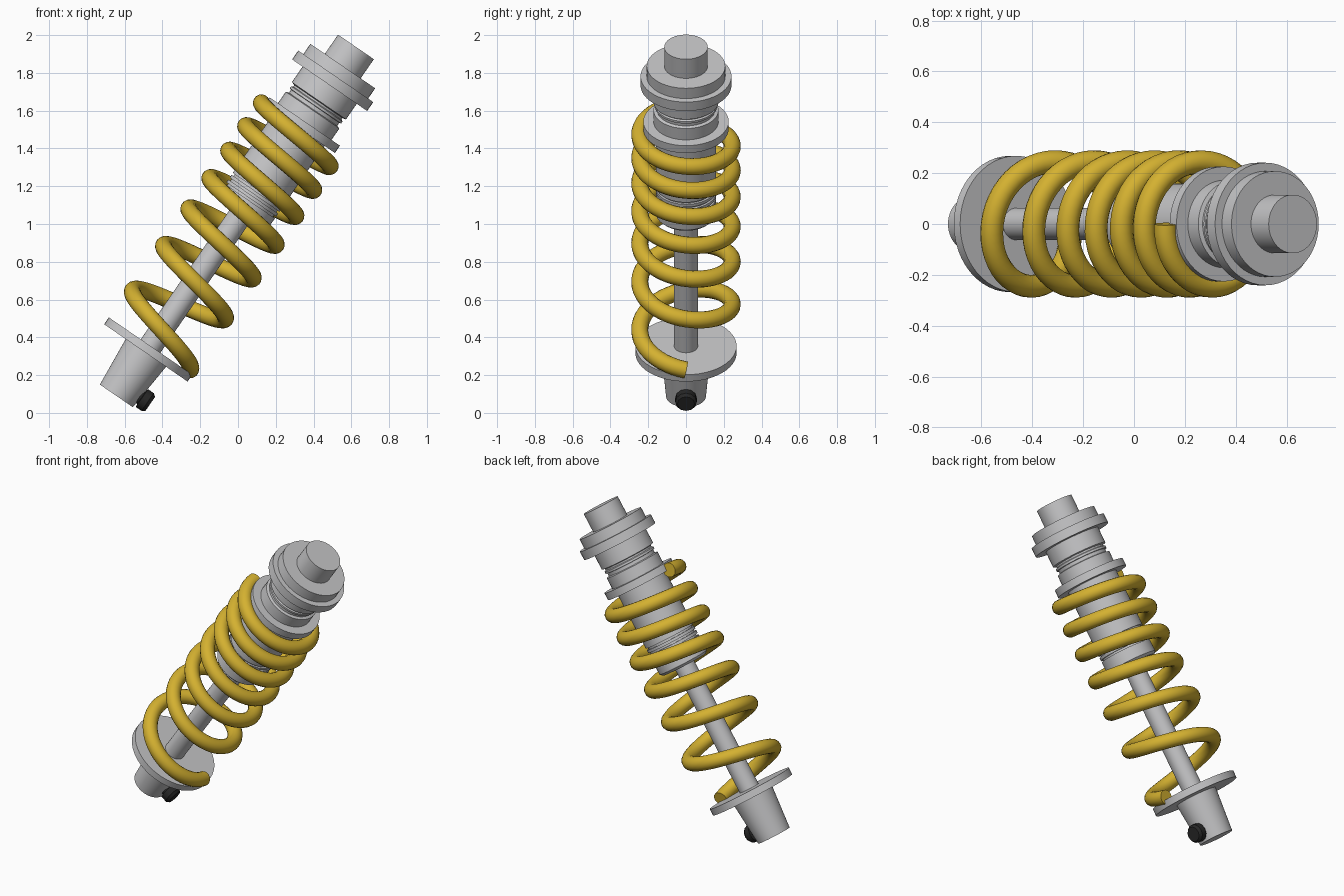
import bpy
import bmesh
import math
from mathutils import Matrix, Vector

cube = bpy.data.objects.get("Cube")
if cube:
    bpy.data.objects.remove(cube, do_unlink=True)

# Parts are built along local z, then leaned sideways as one assembly
LEAN = Matrix.Translation((-0.644, 0, 0.09)) @ Matrix.Rotation(math.asin(0.566), 4, "Y")


def material(name, color):
    m = bpy.data.materials.new(name)
    m.use_nodes = True
    m.diffuse_color = (*color, 1)
    m.node_tree.nodes["Principled BSDF"].inputs["Base Color"].default_value = (*color, 1)
    return m


steel = material("brushed steel", (0.56, 0.56, 0.57))
yellow = material("spring yellow", (0.66, 0.44, 0.03))
black = material("black plastic", (0.02, 0.02, 0.02))


def finish(obj, mat):
    obj.data.materials.clear()
    obj.data.materials.append(mat)
    bpy.ops.object.select_all(action="DESELECT")
    obj.select_set(True)
    bpy.context.view_layer.objects.active = obj
    bpy.ops.object.shade_smooth_by_angle(angle=math.radians(32))


def lathe(name, profile, mat, place=Matrix(), sides=48):
    """Revolve (radius, height) points around local z and close both ends."""
    bm = bmesh.new()
    rings = []
    for r, h in profile:
        ring = []
        for i in range(sides):
            a = math.tau * i / sides
            ring.append(bm.verts.new((r * math.cos(a), r * math.sin(a), h)))
        rings.append(ring)
    for low, high in zip(rings, rings[1:]):
        for i in range(sides):
            j = (i + 1) % sides
            bm.faces.new((low[i], low[j], high[j], high[i]))
    bm.faces.new(rings[0][::-1])
    bm.faces.new(rings[-1])
    bmesh.ops.recalc_face_normals(bm, faces=bm.faces)
    bm.transform(LEAN @ place)
    mesh = bpy.data.meshes.new(name)
    bm.to_mesh(mesh)
    bm.free()
    obj = bpy.data.objects.new(name, mesh)
    bpy.context.collection.objects.link(obj)
    finish(obj, mat)


def disc(name, radius, bottom, top, mat=steel):
    lathe(name, [(radius, bottom), (radius, top)], mat)


# Lower mount, spring seat and piston rod
lathe("lower_mount", [(0.106, 0), (0.13, 0.28)], steel)
disc("lower_spring_seat", 0.268, 0.276, 0.32)
disc("piston_rod", 0.063, 0.3, 1.2)

# Threaded damper body with narrow grooves
body = [(0.145, 1.16), (0.16, 1.175), (0.16, 1.25)]
for k in range(4):
    h = 1.25 + k * 0.03
    body += [(0.148, h), (0.148, h + 0.012), (0.16, h + 0.012), (0.16, h + 0.03)]
body += [(0.16, 1.72)]
lathe("damper_body", body, steel)

# Upper spring seat and reservoir
disc("upper_spring_seat", 0.226, 1.715, 1.762)
lathe("reservoir", [(0.172, 1.75), (0.172, 1.835), (0.155, 1.84), (0.155, 1.86),
                    (0.165, 1.862), (0.165, 1.875), (0.155, 1.88), (0.155, 1.89),
                    (0.174, 1.895), (0.174, 2.0)], steel)

# Top cap
disc("top_flange", 0.241, 1.995, 2.052)
disc("top_cap", 0.208, 2.04, 2.118)
disc("top_stud", 0.115, 2.1, 2.241)

# Adjuster knob on the side of the lower mount
side = Matrix.Translation((0, 0, 0.067)) @ Matrix.Rotation(math.pi / 2, 4, "Y")
lathe("adjuster_knob", [(0.04, 0.08), (0.04, 0.115), (0.057, 0.118),
                        (0.057, 0.155), (0.045, 0.172)], black, side, 12)

# Progressive coil spring: height at every half turn, smoothly interpolated
heights = [0.335, 0.51, 0.662, 0.8, 0.922, 1.036, 1.137, 1.232,
           1.322, 1.408, 1.489, 1.566, 1.642, 1.714]
padded = [2 * heights[0] - heights[1], *heights, 2 * heights[-1] - heights[-2]]
STEPS = 24
points = []
for n in range((len(heights) - 1) * STEPS + 1):
    i = min(n // STEPS, len(heights) - 2)
    f = n / STEPS - i
    a, b, c, d = padded[i:i + 4]
    h = b + 0.5 * f * (c - a + f * (2 * a - 5 * b + 4 * c - d + f * (3 * (b - c) + d - a)))
    angle = -math.pi * n / STEPS
    points.append(LEAN @ Vector((0.245 * math.cos(angle), 0.245 * math.sin(angle), h)))

curve = bpy.data.curves.new("coil_spring", "CURVE")
curve.dimensions = "3D"
curve.bevel_depth = 0.045
curve.bevel_resolution = 6
curve.use_fill_caps = True
spline = curve.splines.new("POLY")
spline.points.add(len(points) - 1)
for p, co in zip(spline.points, points):
    p.co = (*co, 1)
spring = bpy.data.objects.new("coil_spring", curve)
bpy.context.collection.objects.link(spring)
bpy.ops.object.select_all(action="DESELECT")
spring.select_set(True)
bpy.context.view_layer.objects.active = spring
bpy.ops.object.convert(target="MESH")
finish(bpy.context.view_layer.objects.active, yellow)
